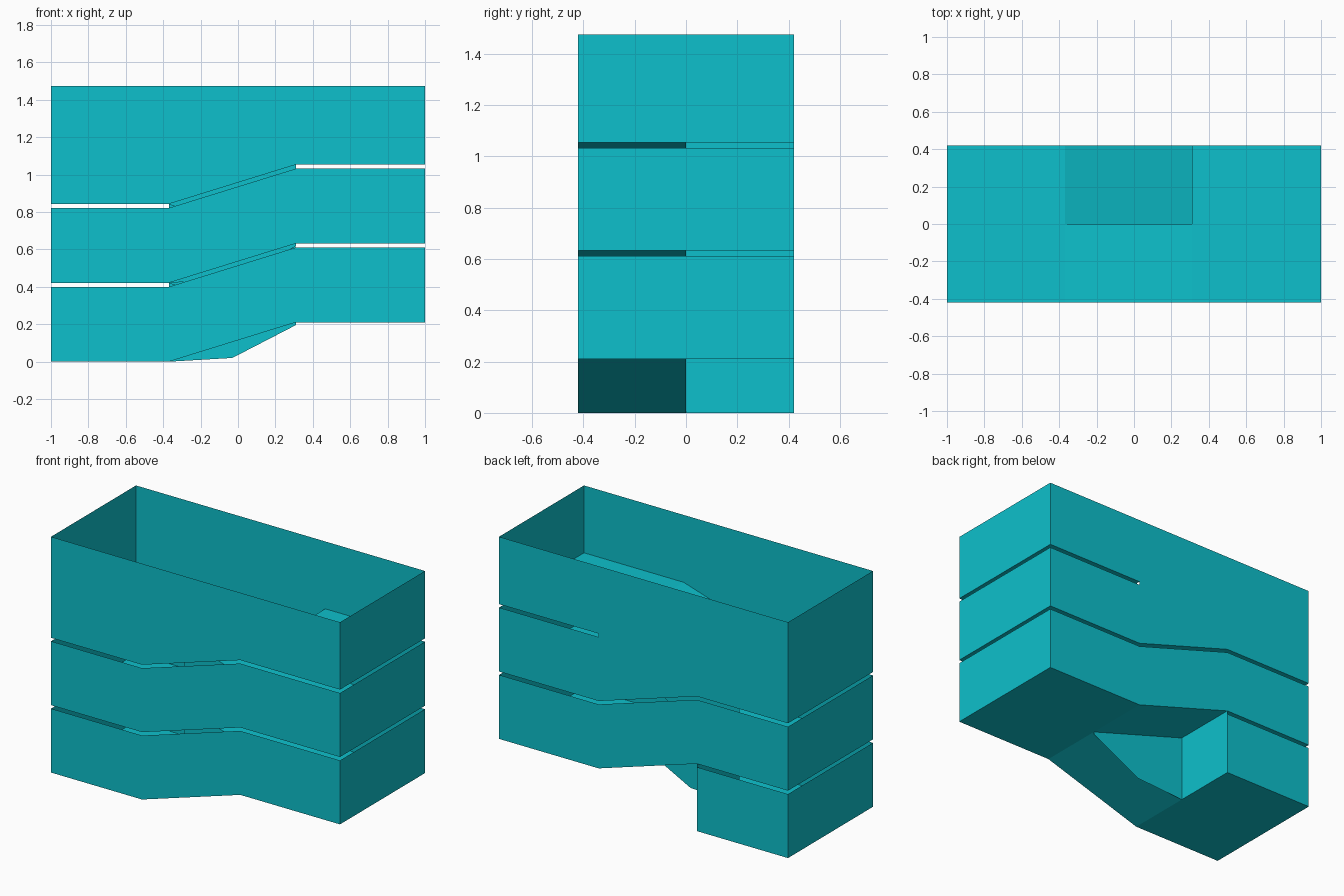
import bpy

if "Cube" in bpy.data.objects:
    bpy.data.objects.remove(bpy.data.objects["Cube"])

# Key dimensions
W, D = 1.0, 0.42            # half length, half depth
XL, XR = -0.37, 0.31        # ends of the ramps
H = 0.4215                  # rise of one full turn
WALL = 0.40                 # wall height, leaving a slot below the next floor
TOP = 1.475

teal = bpy.data.materials.new("teal")
teal.diffuse_color = (0.004, 0.527, 0.604, 1)
teal.use_nodes = True
teal.node_tree.nodes["Principled BSDF"].inputs["Base Color"].default_value = teal.diffuse_color


def sheet(name, faces):
    """One object made of flat polygons, sharing corner points."""
    verts, polys = [], []
    for face in faces:
        ids = []
        for p in face:
            p = tuple(round(c, 4) for c in p)
            if p not in verts:
                verts.append(p)
            ids.append(verts.index(p))
        polys.append(ids)
    mesh = bpy.data.meshes.new(name)
    mesh.from_pydata(verts, [], polys)
    mesh.materials.append(teal)
    obj = bpy.data.objects.new(name, mesh)
    bpy.context.collection.objects.link(obj)
    return obj


def floor(x0, x1, y0, y1, z0, z1):
    return [(x0, y0, z0), (x1, y0, z1), (x1, y1, z1), (x0, y1, z0)]


def long_wall(y, path):
    """Quads along x; path holds (x, bottom z, top z)."""
    quads = []
    for (xa, ba, ta), (xb, bb, tb) in zip(path, path[1:]):
        q = [(xa, y, ba), (xb, y, bb), (xb, y, tb), (xa, y, ta)]
        quads.append(q if y < 0 else q[::-1])
    return quads


def end_wall(x, y0, y1, z0, z1):
    q = [(x, y0, z0), (x, y1, z0), (x, y1, z1), (x, y0, z1)]
    return q if x > 0 else q[::-1]


for i in range(3):
    lo, mid, hi = i * H, (i + 0.5) * H, (i + 1) * H
    last = i == 2
    t_lo = TOP if last else lo + WALL
    t_mid = TOP if last else mid + WALL
    n = str(i + 1)

    # Landings and the front ramp joining them
    sheet("lower_landing_" + n, [floor(-W, XL, -D, D, lo, lo)])
    sheet("upper_landing_" + n, [floor(XR, W, -D, D, mid, mid)])
    sheet("front_ramp_" + n, [floor(XL, XR, -D, 0, lo, mid)])

    # Front and end walls
    sheet("front_wall_" + n, long_wall(-D, [
        (-W, lo, t_lo), (XL, lo, t_lo), (XR, mid, t_mid), (W, mid, t_mid)]))
    sheet("left_wall_" + n, [end_wall(-W, -D, D, lo, t_lo)])
    sheet("right_wall_" + n, [end_wall(W, -D, D, mid, t_mid)])

    if not last:
        # Back ramp up to the next turn, with its back wall
        sheet("back_ramp_" + n, [floor(XL, XR, 0, D, hi, mid)])
        t_hi = TOP if i == 1 else hi + WALL
        t_end = TOP if i == 1 else mid + WALL
        faces = long_wall(D, [(-W, hi, t_hi), (XL, hi, t_hi), (XR, mid, t_end)])
        faces += long_wall(D, [(XR, mid, mid + WALL), (W, mid, mid + WALL)])
        sheet("back_wall_" + n, faces)

        # Middle wall between the two ramps
        sheet("middle_wall_" + n, [[
            (XL, 0, lo), (-0.03, 0, lo + 0.02), (XR, 0, mid - 0.015),
            (XR, 0, mid), (XL, 0, hi)]])

# Back wall of the lowest and highest landings
sheet("lowest_back_wall", long_wall(D, [(-W, 0, WALL), (XL, 0, WALL)]))
sheet("highest_back_wall", long_wall(D, [(XR, 2.5 * H, TOP), (W, 2.5 * H, TOP)]))

# Closing wall under the first back ramp
sheet("closing_wall", [end_wall(XL, 0, D, 0, H)[::-1]])
